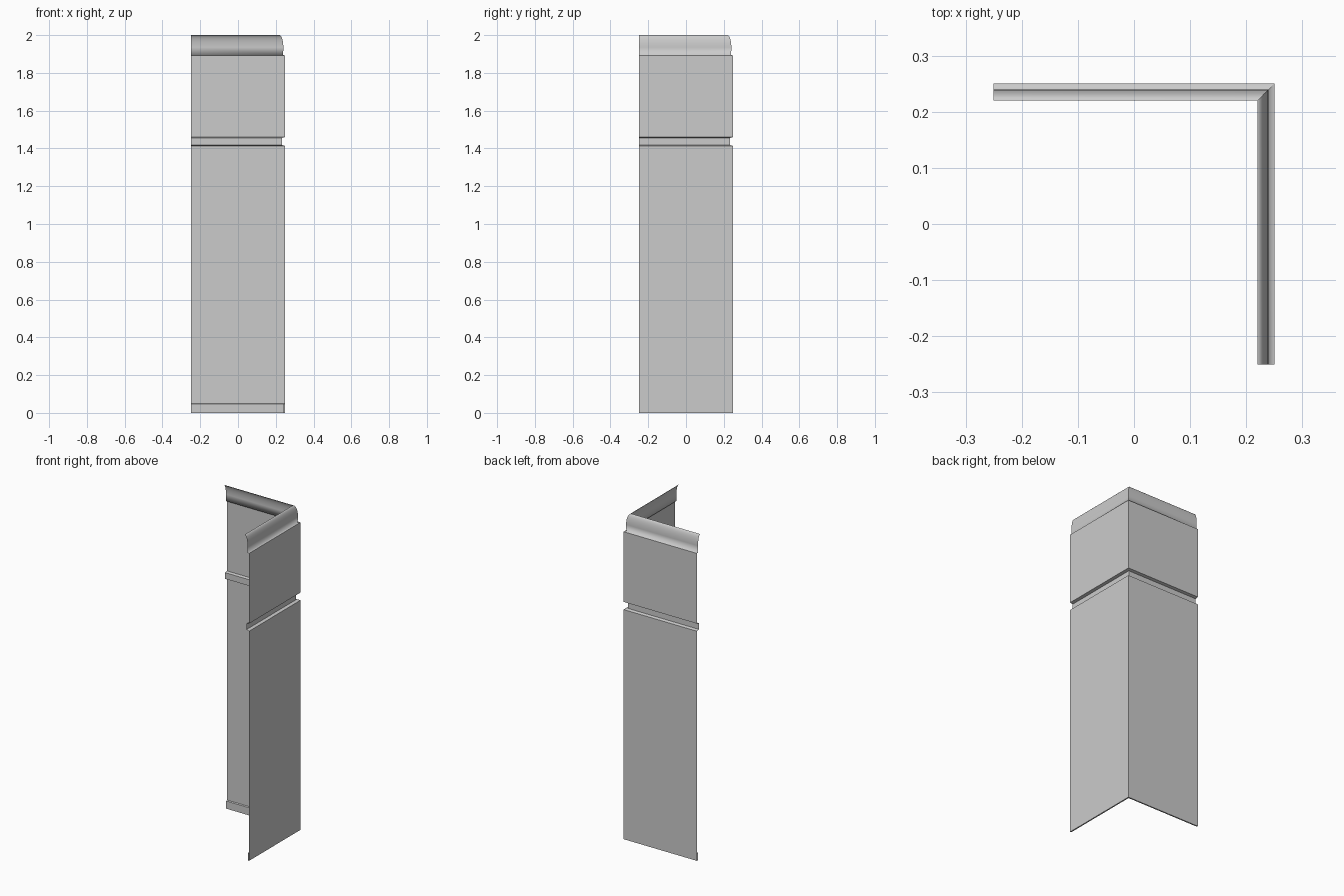
import bpy, math

cube = bpy.data.objects.get("Cube")
if cube:
    bpy.data.objects.remove(cube, do_unlink=True)

END = -0.25    # open ends of both wings
OUT = 0.25     # outer wall face

grey = bpy.data.materials.new("plain grey")
grey.use_nodes = True
colour = (0.6, 0.6, 0.6, 1)
grey.diffuse_color = colour
grey.node_tree.nodes["Principled BSDF"].inputs["Base Color"].default_value = colour


def sweep(name, profile, smooth=False):
    """Sweep an (offset, height) profile along the back, round a mitred corner, down the side."""
    verts, faces = [], []
    for d, z in profile:
        verts += [(END, d, z), (d, d, z), (d, END, z)]
    for i in range(len(profile) - 1):
        a = 3 * i
        faces += [(a + 1, a, a + 3, a + 4), (a + 2, a + 1, a + 4, a + 5)]
    mesh = bpy.data.meshes.new(name)
    mesh.from_pydata(verts, [], faces)
    mesh.materials.append(grey)
    for poly in mesh.polygons:
        poly.use_smooth = smooth
    # keep the mitre crisp
    for edge in mesh.edges:
        edge.use_edge_sharp = all(v % 3 == 1 for v in edge.vertices)
    obj = bpy.data.objects.new(name, mesh)
    bpy.context.collection.objects.link(obj)
    return obj


# Folded foot on the inside of the wall
sweep("foot_fold", [(OUT, 0.05), (0.242, 0.047), (0.242, 0), (OUT, 0)])

# Wall panels with the recessed groove between them
sweep("lower_wall", [(OUT, 0), (OUT, 1.413)])
sweep("groove", [(OUT, 1.413), (0.232, 1.418), (0.232, 1.456), (OUT, 1.46)])
sweep("upper_wall", [(OUT, 1.46), (OUT, 1.892)])

# Rounded cornice: ledge, short upright, then a curve rolling inward
STEPS = 8
curve = []
for i in range(STEPS + 1):
    t = math.pi / 2 * i / STEPS
    curve.append((0.22 + 0.02 * math.cos(t), 1.935 + 0.065 * math.sin(t)))
sweep("cornice", [(OUT, 1.892), (0.239, 1.894)] + curve, smooth=True)
